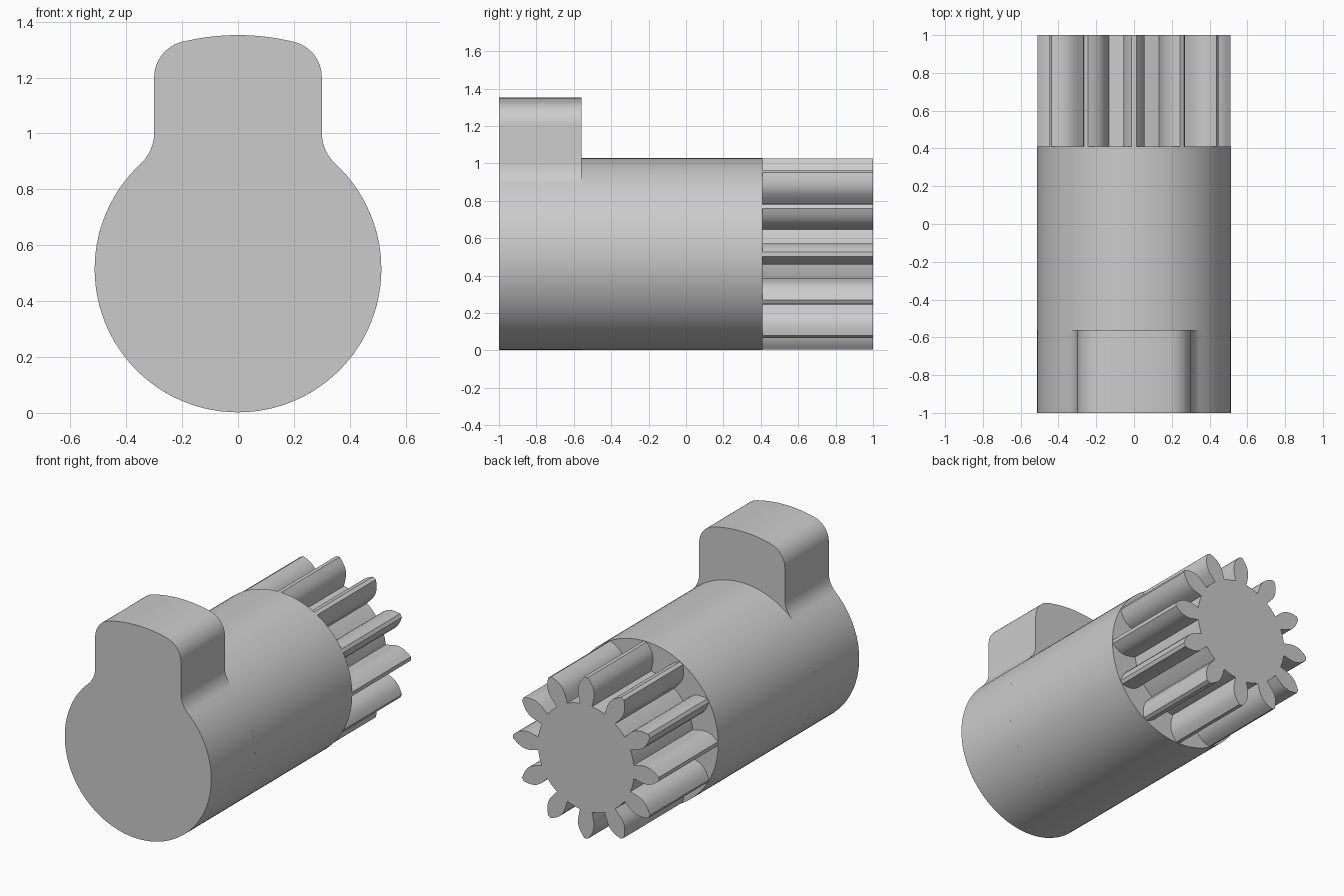
import bpy, bmesh
from math import sin, cos, pi, atan2, sqrt, radians

cube = bpy.data.objects.get("Cube")
if cube:
    bpy.data.objects.remove(cube, do_unlink=True)

R = 0.513            # barrel radius
CZ = 0.515           # height of the long axis
Y_FRONT, Y_LUG, Y_GEAR, Y_BACK = -1.0, -0.56, 0.41, 1.0

grey = bpy.data.materials.new("plain grey")
grey.use_nodes = True
colour = (0.6, 0.6, 0.6, 1)
grey.diffuse_color = colour
grey.node_tree.nodes["Principled BSDF"].inputs["Base Color"].default_value = colour


def arc(cx, cz, r, a0, a1, n):
    """Points along an arc, both ends included."""
    return [(cx + r * cos(a0 + (a1 - a0) * i / n),
             cz + r * sin(a0 + (a1 - a0) * i / n)) for i in range(n + 1)]


def prism(name, outline, y0, y1, front_cap=True):
    """Extrude an outline around the long axis from y0 to y1."""
    bm = bmesh.new()
    a = [bm.verts.new((x, y0, z + CZ)) for x, z in outline]
    b = [bm.verts.new((x, y1, z + CZ)) for x, z in outline]
    n = len(outline)
    for i in range(n):
        j = (i + 1) % n
        bm.faces.new((a[i], a[j], b[j], b[i]))
    if front_cap:
        bm.faces.new(a[::-1])
    bm.faces.new(b)
    if front_cap:
        bmesh.ops.recalc_face_normals(bm, faces=bm.faces)
    mesh = bpy.data.meshes.new(name)
    bm.to_mesh(mesh)
    bm.free()
    mesh.materials.append(grey)
    obj = bpy.data.objects.new(name, mesh)
    bpy.context.collection.objects.link(obj)
    bpy.ops.object.select_all(action='DESELECT')
    obj.select_set(True)
    bpy.context.view_layer.objects.active = obj
    bpy.ops.object.shade_smooth_by_angle(angle=radians(30))
    return obj


# Keyed front section: barrel, concave fillet, straight lug side, rounded crown
half_w, fillet, corner, crown = 0.30, 0.15, 0.13, 0.837
fx = half_w + fillet
fz = sqrt((R + fillet) ** 2 - fx ** 2)
kx = half_w - corner
kz = sqrt((crown - corner) ** 2 - kx ** 2)
a_fillet, a_corner = atan2(fz, fx), atan2(kz, kx)
right = (arc(0, 0, R, -pi / 2, a_fillet, 40)
         + arc(fx, fz, fillet, pi + a_fillet, pi, 10)[1:]
         + arc(kx, kz, corner, 0, a_corner, 12)
         + arc(0, 0, crown, a_corner, pi / 2, 8)[1:])
left = [(-x, z) for x, z in right[-2:0:-1]]
prism("keyed_front_section", right + left, Y_FRONT, Y_LUG)

# Plain barrel
prism("barrel", arc(0, 0, R, 0, 2 * pi, 96)[:-1], Y_LUG, Y_GEAR)

# Pinion: twelve leaf-shaped teeth, given as (radius, half width)
TEETH = 12
flank = [(0.335, 0.042), (0.37, 0.050), (0.40, 0.056), (0.43, 0.056),
         (0.46, 0.047), (0.488, 0.030), (0.51, 0.012)]
tooth = [(r, -w) for r, w in flank] + [(r, w) for r, w in flank[::-1]]
outline = []
for k in range(TEETH):
    t = 2 * pi * k / TEETH
    outline += [(r * cos(t) - w * sin(t), r * sin(t) + w * cos(t)) for r, w in tooth]
    root = sqrt(flank[0][0] ** 2 + flank[0][1] ** 2)
    mid = t + pi / TEETH
    outline.append((root * cos(mid), root * sin(mid)))
prism("pinion", outline, Y_GEAR, Y_BACK)
